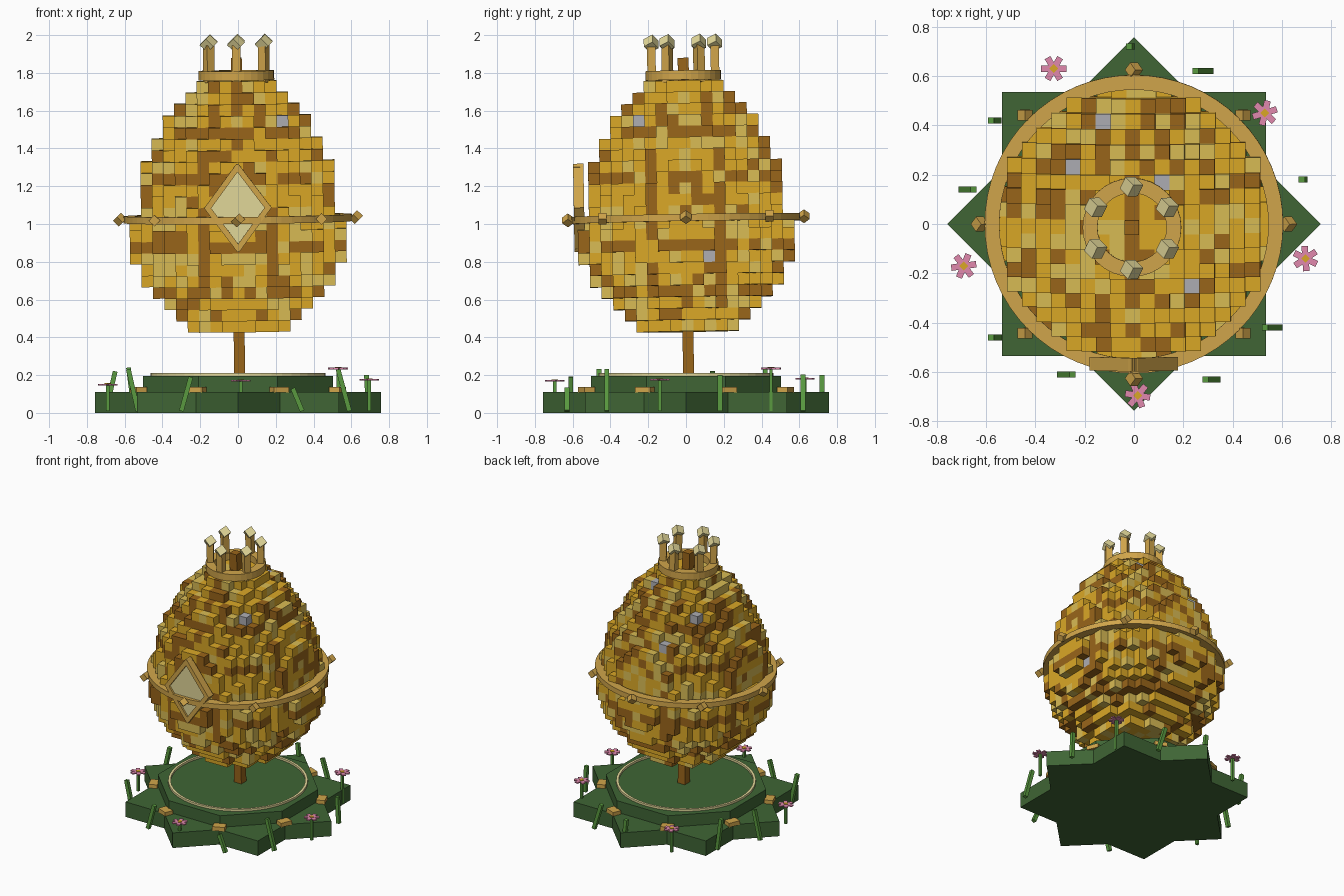
import bpy, bmesh, math, random
from math import radians, sin, cos, pi
from mathutils import Matrix, Vector, Euler

if "Cube" in bpy.data.objects:
    bpy.data.objects.remove(bpy.data.objects["Cube"])

random.seed(4)
# the egg and its fittings lean very slightly
TILT = (Matrix.Translation((0, 0, 1)) @ Euler((radians(1), radians(-0.6), 0)).to_matrix().to_4x4()
        @ Matrix.Translation((0, 0, -1)))
FLAT = Matrix.Identity(4)


def mat(name, r, g, b):
    m = bpy.data.materials.new(name)
    m.diffuse_color = (r, g, b, 1)
    m.use_nodes = True
    m.node_tree.nodes["Principled BSDF"].inputs["Base Color"].default_value = m.diffuse_color
    return m


GOLD = mat("gold", .70, .39, .02)
LIGHT = mat("light_gold", .69, .50, .09)
BROWN = mat("brown", .32, .13, .01)
SILVER = mat("silver", .42, .42, .45)
TRIM = mat("trim", .64, .38, .07)
PALE = mat("pale", .77, .69, .32)
GREEN = mat("green", .05, .13, .035)
GRASS = mat("grass", .10, .32, .05)
PINK = mat("pink", .75, .25, .42)


def finish(bm, name, mats, tf=FLAT):
    bm.transform(tf)
    me = bpy.data.meshes.new(name)
    bm.to_mesh(me)
    bm.free()
    for m in mats:
        me.materials.append(m)
    ob = bpy.data.objects.new(name, me)
    bpy.context.collection.objects.link(ob)
    return ob


def box(bm, loc, size, rot=(0, 0, 0)):
    m = Matrix.LocRotScale(Vector(loc), Euler(rot), Vector(size))
    bmesh.ops.create_cube(bm, size=1, matrix=m)


def rod(bm, p, q, w, d):
    p, q = Vector(p), Vector(q)
    rot = Vector((0, 0, 1)).rotation_difference(q - p)
    bmesh.ops.create_cube(bm, size=1, matrix=Matrix.LocRotScale((p + q) / 2, rot, Vector((w, d, (q - p).length))))


def prism(bm, pts, z0, z1):
    lo = [bm.verts.new((x, y, z0)) for x, y in pts]
    hi = [bm.verts.new((x, y, z1)) for x, y in pts]
    bm.faces.new(lo[::-1])
    bm.faces.new(hi)
    for i in range(len(pts)):
        j = (i + 1) % len(pts)
        bm.faces.new((lo[i], lo[j], hi[j], hi[i]))


def band(bm, r0, r1, z0, z1, n):
    prof = [(r0, z0), (r1, z0), (r1, z1), (r0, z1)]
    rings = [[bm.verts.new((r * cos(2 * pi * i / n), r * sin(2 * pi * i / n), z)) for r, z in prof]
             for i in range(n)]
    for i in range(n):
        a, b = rings[i], rings[(i + 1) % n]
        for k in range(4):
            l = (k + 1) % 4
            bm.faces.new((a[k], b[k], b[l], a[l]))


def polar(r, deg):
    return r * cos(radians(deg)), r * sin(radians(deg))


# star base and octagonal step
bm = bmesh.new()
prism(bm, [polar(.757 if k % 2 == 0 else .58, 22.5 * k) for k in range(16)], 0, .11)
finish(bm, "star_base", [GREEN])
bm = bmesh.new()
prism(bm, [polar(.545, 22.5 + 45 * k) for k in range(8)], .11, .195)
finish(bm, "base_step", [GREEN])
bm = bmesh.new()
band(bm, .447, .464, .19, .21, 48)
finish(bm, "base_ring", [PALE])

# gold blocks in the notches of the star
bm = bmesh.new()
for k in range(8):
    a = 22.5 + 45 * k
    box(bm, (*polar(.57, a), .122), (.06, .085, .03), (0, 0, radians(a)))
finish(bm, "base_blocks", [TRIM])

# grass blades: base x, y, sideways lean, height
bm = bmesh.new()
for x, y, dx, h in [(.31, .62, -.06, .20), (-.55, .42, -.03, .24), (-.70, .14, .05, .22),
                    (-.53, -.46, -.05, .23), (-.30, -.61, .05, .19), (.34, -.63, -.05, .13),
                    (.59, -.42, -.06, .23), (.69, .18, -.01, .2), (0, .72, -.02, .2)]:
    rod(bm, (x, y, .01), (x + dx, y, h), .025, .025)

# flowers on stems
FLOWERS = [(-.325, .63, .18), (.53, .45, .235), (.695, -.14, .175), (.015, -.695, .17), (-.69, -.17, .15)]
for x, y, z in FLOWERS:
    rod(bm, (x, y, .01), (x, y, z), .018, .018)
finish(bm, "grass_and_stems", [GRASS])
petals, hearts = bmesh.new(), bmesh.new()
for i, (x, y, z) in enumerate(FLOWERS):
    for k in range(6):
        a = 60 * k + 17 * i
        px, py = polar(.03, a)
        box(petals, (x + px, y + py, z), (.042, .026, .008), (0, 0, radians(a)))
    box(hearts, (x, y, z + .002), (.025, .025, .012), (0, 0, pi / 4))
finish(petals, "flower_petals", [PINK])
finish(hearts, "flower_centres", [GOLD])

# central post
bm = bmesh.new()
box(bm, (0, 0, 1.035), (.058, .058, 1.69))
finish(bm, "post", [BROWN], TILT)

# block egg: one radius per layer, only exposed faces kept
S = .0604
RADII = [4.3, 5.7, 6.4, 7.3, 8.1, 8.7, 9.1, 9.35, 9.35, 9.15, 8.95,
         8.8, 8.6, 8.4, 8.1, 7.7, 7.2, 6.6, 6.1, 5.4, 4.4, 3.3]
cells = {(x, y, z) for z, r in enumerate(RADII) for x in range(-10, 11) for y in range(-10, 11)
         if math.hypot(x, y) <= r}
DIRS = [Vector(v) for v in ((1, 0, 0), (-1, 0, 0), (0, 1, 0), (0, -1, 0), (0, 0, 1), (0, 0, -1))]
SILVERS = {(4, -4, 18), (-2, 7, 15), (-4, 4, 18), (2, 3, 20), (8, 2, 6)}
bm = bmesh.new()
for c in sorted(cells):
    x, y, z = c
    stripe = abs((math.degrees(math.atan2(y, x)) % 45) - 22.5) < 4
    chance = .8 if stripe or z in (3, 7, 13, 17) or (x == 0 and z > 16) else .1
    idx = 2 if random.random() < chance else random.choice((0, 0, 1))
    if c in SILVERS:
        idx = 3
    centre = Vector((x, y, z + .5)) * S + Vector((0, 0, .43))
    for d in DIRS:
        if (x + int(d.x), y + int(d.y), z + int(d.z)) in cells:
            continue
        u = Vector((abs(d.z), abs(d.x), abs(d.y)))
        v = d.cross(u)
        f = bm.faces.new([bm.verts.new(centre + (d + u * i + v * j) * S / 2)
                          for i, j in ((1, 1), (-1, 1), (-1, -1), (1, -1))])
        f.material_index = idx
bmesh.ops.remove_doubles(bm, verts=bm.verts, dist=.001)
finish(bm, "block_egg", [GOLD, LIGHT, BROWN, SILVER], TILT)

# waist ring with eight studs
bm = bmesh.new()
band(bm, .545, .605, 1.01, 1.047, 64)
finish(bm, "waist_ring", [TRIM], TILT)
bm = bmesh.new()
for k in range(8):
    box(bm, (*polar(.625, 45 * k), 1.03), (.043,) * 3, (pi / 4 * (k % 2 == 0), pi / 4, 0))
finish(bm, "ring_studs", [TRIM], TILT)

# front diamond: frame bars, pale panel
bm = bmesh.new()
corners = [(.16, 1.095), (0, 1.31), (-.16, 1.095), (0, .88)]
for i in range(4):
    (x0, z0), (x1, z1) = corners[i], corners[(i + 1) % 4]
    ang = math.atan2(z1 - z0, x1 - x0)
    box(bm, ((x0 + x1) / 2, -.565, (z0 + z1) / 2), (math.hypot(x1 - x0, z1 - z0) + .025, .055, .03), (0, -ang, 0))
finish(bm, "diamond_frame", [TRIM], TILT)
bm = bmesh.new()
prism(bm, corners, .555, .58)
bm.transform(Matrix(((1, 0, 0, 0), (0, 0, -1, 0), (0, 1, 0, 0), (0, 0, 0, 1))))
finish(bm, "diamond_panel", [PALE], TILT)

# crown: band, six prongs, tilted cube tips
bm = bmesh.new()
band(bm, .14, .2, 1.762, 1.812, 32)
finish(bm, "crown_band", [TRIM], TILT)
prongs, tips = bmesh.new(), bmesh.new()
for k in range(6):
    a = 30 + 60 * k
    x, y = polar(.168, a)
    box(prongs, (x, y, 1.85), (.045, .045, .2), (0, 0, radians(a)))
    box(tips, (x, y, 1.958), (.056,) * 3, (radians(35), pi / 4, 0))
finish(prongs, "crown_prongs", [TRIM], TILT)
finish(tips, "crown_tips", [PALE], TILT)
